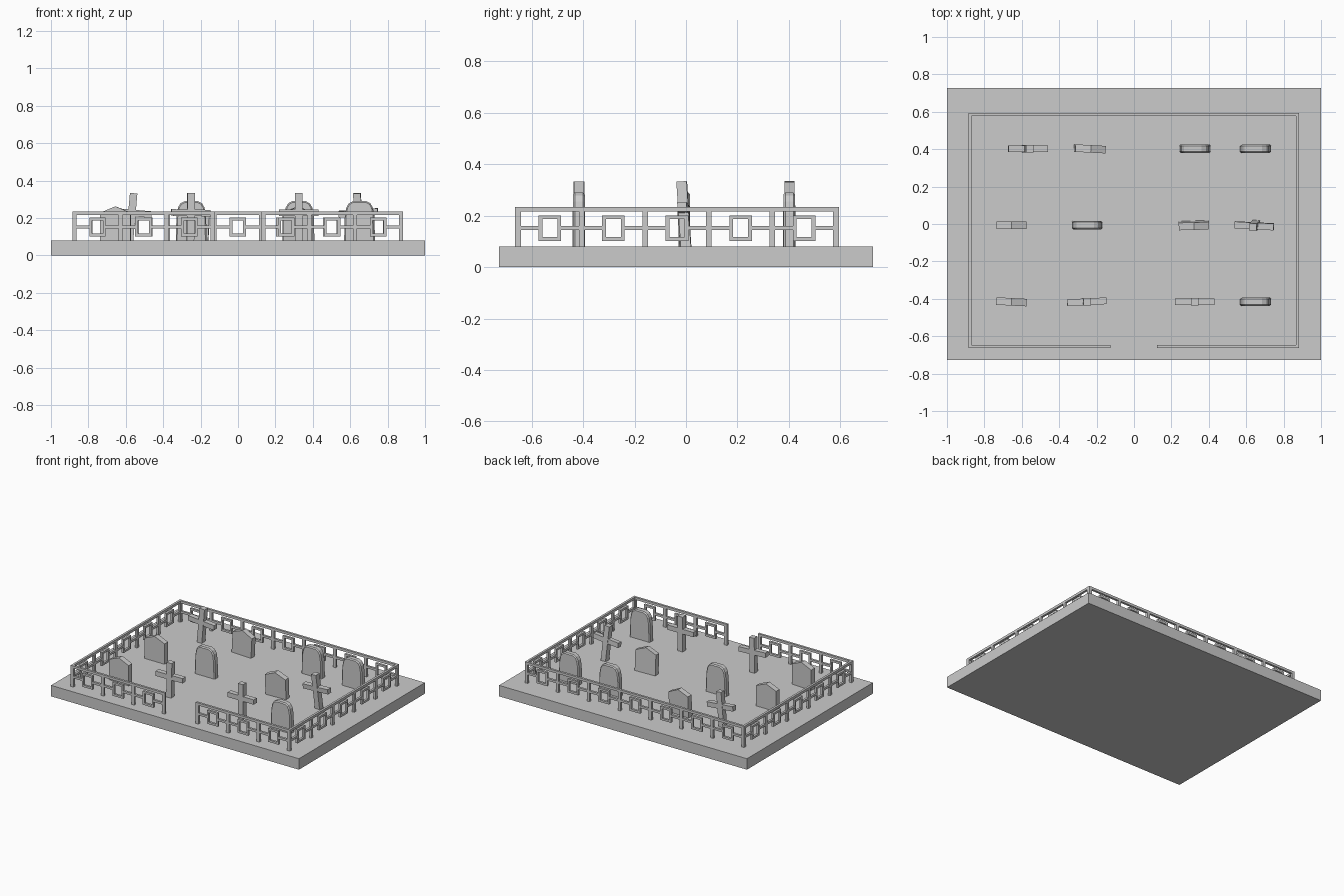
import bpy, bmesh
from math import radians
from mathutils import Matrix, Vector

if "Cube" in bpy.data.objects:
    bpy.data.objects.remove(bpy.data.objects["Cube"])

G = 0.08  # ground height


def add_box(bm, lo, hi):
    lo, hi = Vector(lo), Vector(hi)
    m = Matrix.Translation((lo + hi) / 2) @ Matrix.Diagonal((*(hi - lo), 1))
    bmesh.ops.create_cube(bm, size=1, matrix=m)


def finish(bm, name, loc=(0, 0, 0), rot=(0, 0, 0)):
    bmesh.ops.recalc_face_normals(bm, faces=bm.faces)
    me = bpy.data.meshes.new(name)
    bm.to_mesh(me)
    bm.free()
    ob = bpy.data.objects.new(name, me)
    ob.location = loc
    ob.rotation_euler = [radians(a) for a in rot]
    bpy.context.collection.objects.link(ob)
    return ob


def fence(name, start, length, bays, loc_axis):
    """Fence run along +x (or +y) with posts, rails and square rings."""
    bm = bmesh.new()
    t, step = 0.008, (length - 0.022) / bays
    add_box(bm, (0, -t, 0.136), (length, t, 0.154))        # top rail
    for i in range(bays + 1):
        x = i * step
        add_box(bm, (x, -t, -0.005), (x + 0.022, t, 0.154))  # post
        if i == bays:
            break
        c, w, f = x + 0.011 + step / 2, 0.044, 0.015
        add_box(bm, (c - w, -t, 0.022), (c - w + f, t, 0.121))
        add_box(bm, (c + w - f, -t, 0.022), (c + w, t, 0.121))
        add_box(bm, (c - w, -t, 0.022), (c + w, t, 0.037))
        add_box(bm, (c - w, -t, 0.106), (c + w, t, 0.121))
        add_box(bm, (x + 0.01, -t, 0.064), (c - w + 0.004, t, 0.08))
        add_box(bm, (c + w - 0.004, -t, 0.064), (x + step + 0.01, t, 0.08))
    finish(bm, name, (*start, G), (0, 0, 90 if loc_axis == 'y' else 0))


def slab(name, profile, depth, loc, rot, bevel=0.0):
    """Headstone from a half profile mirrored in x."""
    pts = profile + [(-x, z) for x, z in reversed(profile) if x > 0]
    bm = bmesh.new()
    face = bm.faces.new([bm.verts.new((x, -depth / 2, z)) for x, z in pts])
    ext = bmesh.ops.extrude_face_region(bm, geom=[face])
    bmesh.ops.translate(bm, vec=(0, depth, 0),
                        verts=[v for v in ext['geom'] if isinstance(v, bmesh.types.BMVert)])
    ob = finish(bm, name, loc, rot)
    if bevel:
        m = ob.modifiers.new("bevel", 'BEVEL')
        m.width, m.segments = bevel, 1
        m.limit_method, m.angle_limit = 'ANGLE', radians(50)


def pointed(x, y, rot=(0, 0, 0)):
    slab("pointed_headstone", [(0.081, -0.01), (0.081, 0.148), (0, 0.182)], 0.04, (x, y, G), rot)


def rounded(x, y, rot=(0, 0, 0)):
    slab("rounded_headstone", [(0.083, -0.01), (0.079, 0.13), (0.071, 0.175), (0.058, 0.198), (0.035, 0.21)],
         0.045, (x, y, G), rot, 0.007)


def cross(x, y, rot=(0, 0, 0)):
    bm = bmesh.new()
    add_box(bm, (-0.02, -0.02, -0.01), (0.02, 0.02, 0.253))
    add_box(bm, (-0.105, -0.018, 0.13), (0.105, 0.018, 0.165))
    finish(bm, "grave_cross", (x, y, G), rot)


# Ground slab
bm = bmesh.new()
add_box(bm, (-1, -0.726, 0), (1, 0.726, G))
finish(bm, "ground_slab")

# Fence, with a gap at the front
fence("back_fence", (-0.885, 0.586), 1.768, 7, 'x')
fence("front_fence_left", (-0.885, -0.656), 0.759, 3, 'x')
fence("front_fence_right", (0.124, -0.656), 0.759, 3, 'x')
for side, x in (("left", -0.877), ("right", 0.875)):
    fence("side_fence_" + side, (x, -0.664), 1.258, 5, 'y')

# Back row
cross(-0.58, 0.402, (0, 5, 0))
pointed(-0.24, 0.402, (0, 3, -3))
rounded(0.326, 0.402)
rounded(0.65, 0.402)
# Middle row
pointed(-0.655, -0.006)
rounded(-0.25, -0.006)
pointed(0.32, -0.003, (3, 0, 2))
cross(0.654, 0.0, (4, -4, -3))
# Front row
pointed(-0.655, -0.416, (0, 0, -3))
cross(-0.255, -0.416, (0, 1, 3))
cross(0.325, -0.416)
rounded(0.65, -0.416)
